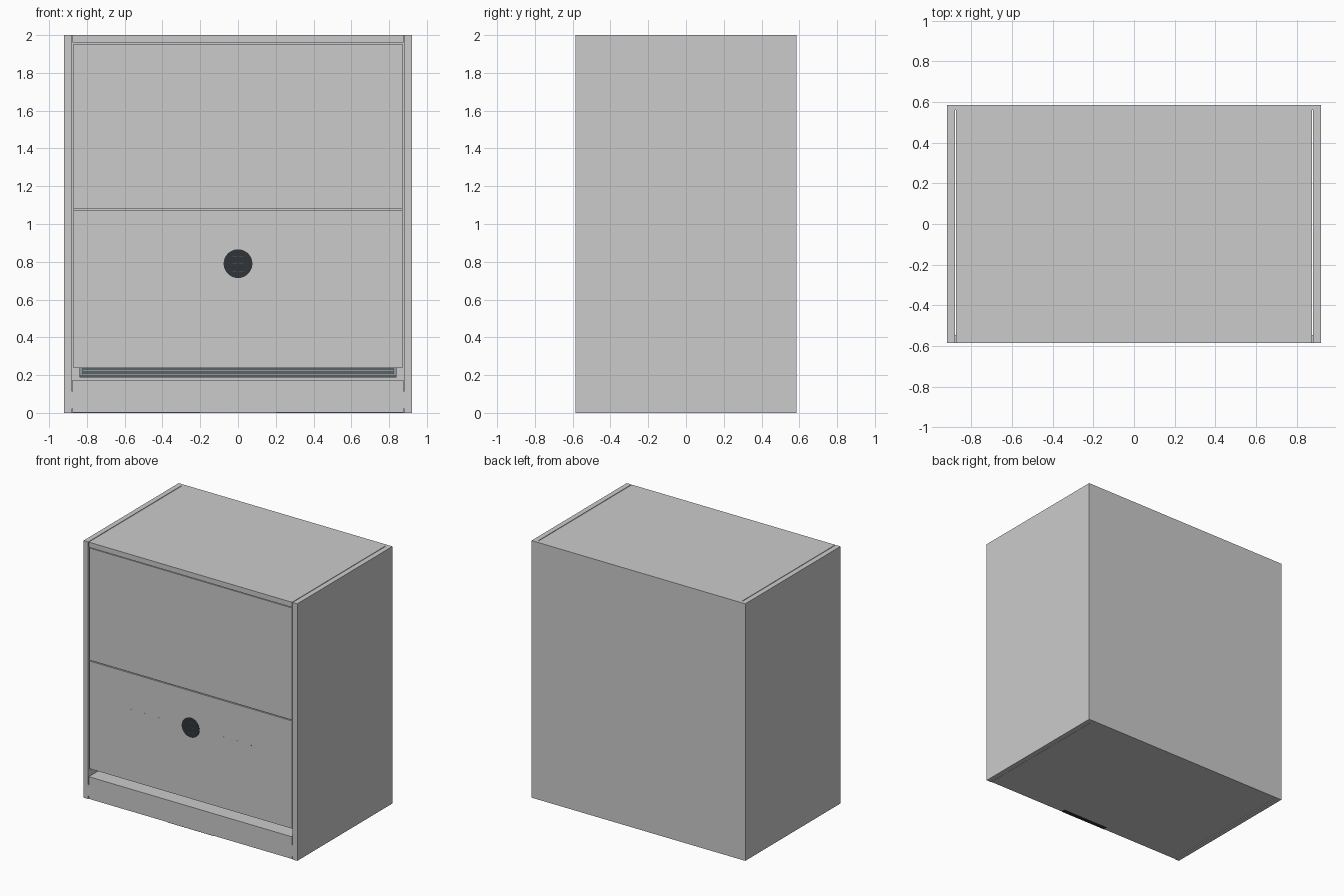
import bpy, bmesh, math

if "Cube" in bpy.data.objects:
    bpy.data.objects.remove(bpy.data.objects["Cube"])

W, D, H = 0.92, 0.585, 2.0      # half width, half depth, height
INNER, FIT = 0.88, 0.875        # inside of the side walls, edge of inset parts


def material(name, rgb):
    m = bpy.data.materials.new(name)
    m.diffuse_color = (*rgb, 1)
    m.use_nodes = True
    m.node_tree.nodes["Principled BSDF"].inputs["Base Color"].default_value = m.diffuse_color
    return m


BLACK = material("black_glass", (0.03, 0.035, 0.04))
STEEL = material("blue_grey", (0.28, 0.33, 0.34))
MARK = material("dim_mark", (0.1, 0.11, 0.12))


def finish(name, bm, mat=None):
    bmesh.ops.recalc_face_normals(bm, faces=bm.faces)
    me = bpy.data.meshes.new(name)
    bm.to_mesh(me)
    bm.free()
    ob = bpy.data.objects.new(name, me)
    bpy.context.collection.objects.link(ob)
    if mat:
        me.materials.append(mat)
    return ob


def box(name, x, y, z, mat=None):
    """Box from (min, max) pairs."""
    bm = bmesh.new()
    bmesh.ops.create_cube(bm, size=1)
    for v in bm.verts:
        v.co = [(r[0] + r[1]) / 2 + c * (r[1] - r[0]) for r, c in zip((x, y, z), v.co)]
    return finish(name, bm, mat)


def disc(name, x, z, radius, y0, y1, sides, mat=None):
    """Short cylinder along y."""
    bm = bmesh.new()
    bmesh.ops.create_cone(bm, cap_ends=True, segments=sides, radius1=radius,
                          radius2=radius, depth=y1 - y0)
    for v in bm.verts:
        px, py, pz = v.co
        v.co = (x + px, (y0 + y1) / 2 + pz, z + py)
    ob = finish(name, bm, mat)
    for p in ob.data.polygons:
        p.use_smooth = len(p.vertices) == 4
    return ob


# Outer shell: U-shaped plan (both sides and the back) extruded upward
plan = [(-W, -D), (-W, D), (W, D), (W, -D),
        (INNER, -D), (INNER, 0.56), (-INNER, 0.56), (-INNER, -D)]
bm = bmesh.new()
face = bm.faces.new([bm.verts.new((x, y, 0)) for x, y in plan])
ext = bmesh.ops.extrude_face_region(bm, geom=[face])
bmesh.ops.translate(bm, vec=(0, 0, H),
                    verts=[g for g in ext["geom"] if isinstance(g, bmesh.types.BMVert)])
finish("outer_shell", bm)

# Top and base, leaving a narrow seam next to the sides
box("top_panel", (-FIT, FIT), (-D, 0.56), (1.96, H))
box("base_plinth", (-FIT, FIT), (-D, 0.56), (0.003, 0.175))
for s in (-1, 1):
    x = sorted((s * FIT, s * INNER))
    box("base_joint", x, (-D, -D + 0.04), (0.022, 0.112))
box("base_strip", (-0.2, 0.2), (-D + 0.001, -D + 0.03), (0, 0.003), BLACK)

# Front panels, with a seam between them
FRONT = -D + 0.003
box("upper_front_panel", (-0.872, 0.872), (FRONT, FRONT + 0.03), (1.082, 1.954))
box("lower_front_panel", (-0.872, 0.872), (FRONT, FRONT + 0.03), (0.237, 1.075))
box("seam_backing", (-0.872, 0.872), (FRONT + 0.03, FRONT + 0.04), (1.03, 1.13))

# Air outlet slats inside the lower slot
box("outlet_back", (-0.84, 0.84), (-0.43, -0.41), (0.188, 0.30), STEEL)
for i in range(4):
    half = 0.84 if i == 0 else 0.825
    z = 0.190 + i * 0.015
    box("outlet_slat", (-half, half), (-0.46 + i * 0.005, -0.43), (z, z + 0.009), STEEL)

# Round display with faint marks
disc("round_display", 0, 0.79, 0.076, FRONT - 0.002, FRONT + 0.004, 64, BLACK)
for z in (0.75, 0.79, 0.83):
    for x in (-0.018, 0.018):
        box("display_mark", (x - 0.012, x + 0.012), (FRONT - 0.0025, FRONT),
            (z - 0.001, z + 0.001), MARK)

# Small touch buttons either side of the display
for s in (-1, 1):
    for x in (0.28, 0.398, 0.515):
        disc("touch_button", s * x, 0.79, 0.007, FRONT - 0.0015, FRONT + 0.002, 16)
